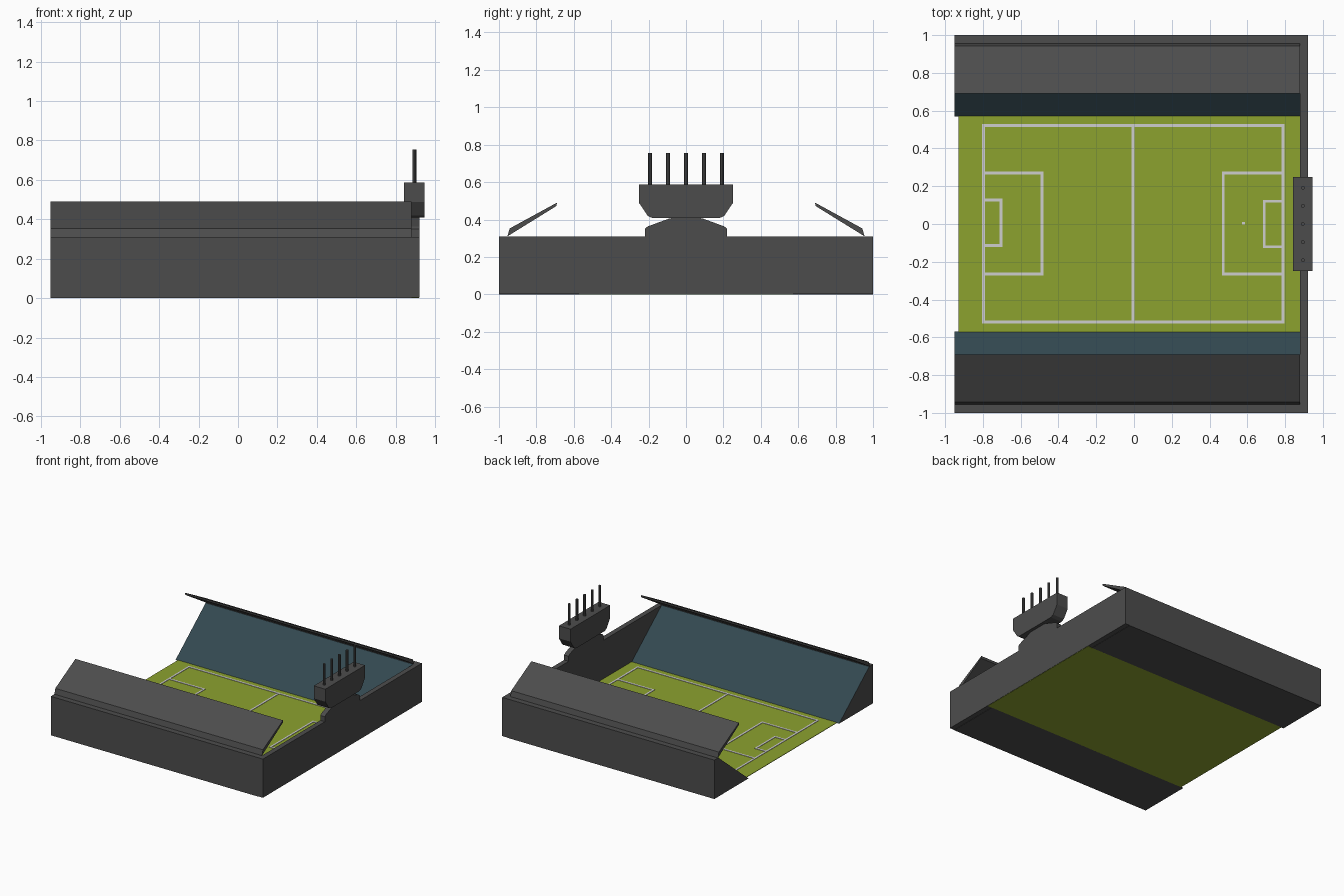
import bpy, bmesh

cube = bpy.data.objects.get("Cube")
if cube:
    bpy.data.objects.remove(cube, do_unlink=True)


def material(name, rgb):
    m = bpy.data.materials.new(name)
    m.use_nodes = True
    m.diffuse_color = (*rgb, 1)
    m.node_tree.nodes["Principled BSDF"].inputs["Base Color"].default_value = (*rgb, 1)
    return m


GREY = material("dark grey", (0.073, 0.073, 0.073))
TEAL = material("teal seating", (0.032, 0.064, 0.079))
GREEN = material("grass green", (0.265, 0.36, 0.028))
WHITE = material("line white", (0.62, 0.62, 0.62))


def finish(name, bm, *mats):
    bmesh.ops.recalc_face_normals(bm, faces=bm.faces)
    mesh = bpy.data.meshes.new(name)
    bm.to_mesh(mesh)
    bm.free()
    for m in mats:
        mesh.materials.append(m)
    ob = bpy.data.objects.new(name, mesh)
    bpy.context.collection.objects.link(ob)
    return ob


def prism(name, profile, x0, x1, *mats):
    """Extrude a (y, z) outline along x."""
    bm = bmesh.new()
    face = bm.faces.new([bm.verts.new((x0, y, z)) for y, z in profile])
    ext = bmesh.ops.extrude_face_region(bm, geom=[face])
    moved = [v for v in ext["geom"] if isinstance(v, bmesh.types.BMVert)]
    bmesh.ops.translate(bm, verts=moved, vec=(x1 - x0, 0, 0))
    return finish(name, bm, *mats)


def symmetric(half):
    return half + [(-y, z) for y, z in reversed(half)]


def box(bm, x0, x1, y0, y1, z0, z1):
    verts = bmesh.ops.create_cube(bm, size=1)["verts"]
    for v in verts:
        v.co = (x1 if v.co.x > 0 else x0,
                y1 if v.co.y > 0 else y0,
                z1 if v.co.z > 0 else z0)


LEFT, INNER, OUTER = -0.95, 0.88, 0.92
WALL_H = 0.31

# Grass pitch
bm = bmesh.new()
box(bm, -0.93, OUTER - 0.002, -0.572, 0.572, 0, 0.004)
finish("pitch", bm, GREEN)

# Painted lines
W = 0.015
bm = bmesh.new()


def stripe(x0, x1, y0, y1):
    box(bm, x0, x1, y0, y1, 0.003, 0.007)


def outline(x0, x1, y0, y1):
    stripe(x0, x1, y0, y0 + W)
    stripe(x0, x1, y1 - W, y1)
    stripe(x0, x0 + W, y0 + W, y1 - W)
    stripe(x1 - W, x1, y0 + W, y1 - W)


outline(-0.805, 0.797, -0.527, 0.529)
stripe(-0.013, 0.002, -0.512, 0.514)
outline(-0.805, -0.48, -0.272, 0.278)
outline(-0.805, -0.697, -0.122, 0.134)
outline(0.465, 0.797, -0.272, 0.278)
outline(0.682, 0.797, -0.128, 0.128)
stripe(0.572, 0.588, -0.002, 0.01)
finish("pitch_lines", bm, WHITE)

# Side stands with seating slopes, and their tilted roofs
for side, s in (("front", -1), ("back", 1)):
    stand = prism(side + "_stand",
                  [(s * y, z) for y, z in ((0.57, 0), (1, 0), (1, WALL_H), (0.95, WALL_H))],
                  LEFT, INNER, GREY, TEAL)
    for f in stand.data.polygons:
        if f.normal.y * s < -0.1:
            f.material_index = 1
    prism(side + "_roof",
          [(s * y, z) for y, z in ((0.955, WALL_H), (0.943, 0.352), (0.69, 0.49), (0.693, 0.472))],
          LEFT, INNER, GREY)

# End wall with its raised centre
prism("end_wall",
      symmetric([(1, 0.002), (1, WALL_H), (0.22, WALL_H), (0.22, 0.35),
                 (0.205, 0.363), (0.09, 0.405), (0.05, 0.412)]),
      INNER, OUTER, GREY)

# Tower block on the wall
prism("tower_block",
      symmetric([(0.25, 0.587), (0.25, 0.487), (0.205, 0.42), (0.18, 0.408)]),
      0.843, 0.945, GREY)

# Row of poles
bm = bmesh.new()
for i in range(-2, 3):
    pole = bmesh.ops.create_cone(bm, cap_ends=True, segments=8, radius1=0.01,
                                 radius2=0.01, depth=0.175)["verts"]
    bmesh.ops.translate(bm, verts=pole, vec=(0.894, i * 0.096, 0.667))
finish("tower_poles", bm, GREY)
